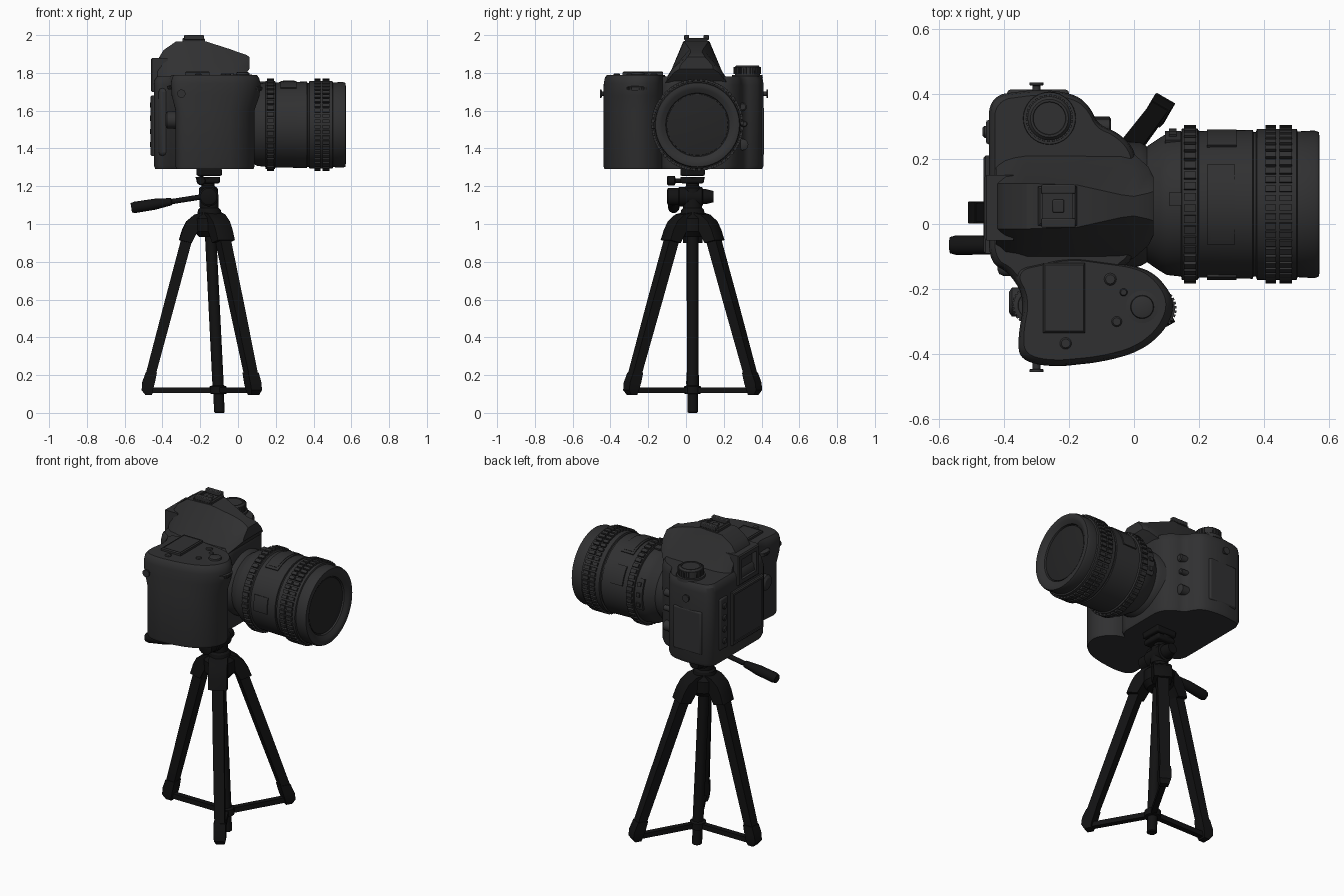
import bpy, bmesh
from math import sin, cos, pi, radians
from mathutils import Matrix, Vector

if "Cube" in bpy.data.objects:
    bpy.data.objects.remove(bpy.data.objects["Cube"])

def material(name, v):
    m = bpy.data.materials.new(name)
    m.diffuse_color = (v, v, v * 1.04, 1)
    m.use_nodes = True
    m.node_tree.nodes["Principled BSDF"].inputs["Base Color"].default_value = m.diffuse_color
    return m

BODY, GLASS, BLACK = material("camera_grey", .03), material("glass_dark", .018), material("tripod_black", .006)
T, R = Matrix.Translation, Matrix.Rotation

def loft(name, pieces, mat=BODY, M=Matrix()):
    """Each piece is a list of rings; rings are bridged and both ends capped."""
    bm = bmesh.new()
    for rings in pieces:
        vs = [[bm.verts.new(M @ Vector(p)) for p in ring] for ring in rings]
        n = len(vs[0])
        for a, b in zip(vs, vs[1:]):
            for i in range(n):
                bm.faces.new((a[i], a[(i + 1) % n], b[(i + 1) % n], b[i]))
        bm.faces.new(vs[0][::-1])
        bm.faces.new(vs[-1])
    bmesh.ops.recalc_face_normals(bm, faces=bm.faces)
    me = bpy.data.meshes.new(name)
    bm.to_mesh(me)
    bm.free()
    me.materials.append(mat)
    ob = bpy.data.objects.new(name, me)
    bpy.context.collection.objects.link(ob)
    return ob

def lathe(name, profile, M, mat=BODY, n=32):
    ring = lambda r, z: [(r * cos(2 * pi * i / n), r * sin(2 * pi * i / n), z) for i in range(n)]
    return loft(name, [[ring(r, z) for r, z in profile]], mat, M)

def sector(r0, r1, z0, z1, a0, a1, steps=1):
    """Curved block around local z."""
    return [[(r * cos(a), r * sin(a), z) for r, z in ((r0, z0), (r1, z0), (r1, z1), (r0, z1))]
            for a in (a0 + (a1 - a0) * i / steps for i in range(steps + 1))]

def ribs(name, r0, r1, z0, z1, n, M, fill=.6):
    s = 2 * pi / n
    return loft(name, [sector(r0, r1, z0, z1, i * s, (i + fill) * s) for i in range(n)], BODY, M)

def rect(w, h, z):
    return [(-w / 2, -h / 2, z), (w / 2, -h / 2, z), (w / 2, h / 2, z), (-w / 2, h / 2, z)]

def frame(name, M, w, h, depth, border, sink, mat=BODY):
    """Raised plate with a sunken centre, facing local z."""
    c = .006
    return loft(name, [[rect(w, h, 0), rect(w, h, depth - c), rect(w - 2 * c, h - 2 * c, depth),
                        rect(w - 2 * border, h - 2 * border, depth),
                        rect(w - 2 * border, h - 2 * border, depth - sink)]], mat, M)

def box(name, lo, hi, bevel=.008, mat=BODY):
    lo, hi = Vector(lo), Vector(hi)
    d, c = hi - lo, (hi + lo) / 2
    ob = loft(name, [[rect(d.x, d.y, -d.z / 2), rect(d.x, d.y, d.z / 2)]], mat, T(c))
    m = ob.modifiers.new("bevel", 'BEVEL')
    m.width, m.segments = bevel, 2
    return ob

def rounded(pts, limit=.03, passes=3):
    pts = [Vector(p) for p in pts]
    for _ in range(passes):
        out = []
        for a, b in zip(pts, pts[1:] + pts[:1]):
            v = b - a
            f = min(.25, limit / v.length)
            out += [a + v * f, b - v * f]
        pts, limit = out, limit * .4
    return pts

def block(name, outline, centre, levels):
    cx, cy = centre
    o = rounded(outline)
    return loft(name, [[[(cx + (p.x - cx) * sx, cy + (p.y - cy) * sy, z) for p in o] for z, sx, sy in levels]])

# ---- camera body and grip
block("camera_body", [(-.445, -.12), (-.445, .395), (-.29, .415), (-.18, .4), (-.135, .36), (-.11, .305),
                      (-.045, .28), (.01, .22), (.01, -.1), (-.06, -.15), (-.06, -.3), (-.3, -.3), (-.38, -.15)],
      (-.2, .1), [(1.29, .97, .97), (1.31, 1, 1), (1.735, 1, 1), (1.765, .98, .985), (1.78, .93, .95)])
block("hand_grip", [(.02, -.13), (.08, -.165), (.128, -.24), (.1, -.325), (.02, -.393), (-.1, -.425),
                    (-.26, -.44), (-.35, -.42), (-.358, -.355), (-.335, -.23), (-.385, -.14), (-.2, -.1)],
      (-.15, -.2), [(1.29, .86, .98), (1.305, .88, 1), (1.6, .88, 1), (1.68, .98, 1), (1.745, 1, .995),
                    (1.775, .97, .97), (1.79, .92, .92)])

# ---- viewfinder hump: stations of x, base half width, mid half width, mid z, top half width, top z, base z
def hump_ring(x, b, m, zm, t, zt, zb):
    y = .055
    return [(x, y - b, zb), (x, y - m, zm), (x, y - t, zt), (x, y + t, zt), (x, y + m, zm), (x, y + b, zb)]
loft("viewfinder_hump", [[hump_ring(*s) for s in (
    (-.425, .13, .11, 1.8, .07, 1.87, 1.74), (-.395, .16, .125, 1.81, .07, 1.92, 1.74),
    (-.33, .18, .135, 1.81, .07, 1.965, 1.74), (-.175, .18, .135, 1.81, .065, 1.968, 1.74),
    (-.04, .175, .13, 1.82, .035, 1.925, 1.74), (.0, .16, .122, 1.825, .03, 1.91, 1.75),
    (.045, .12, .1, 1.835, .04, 1.895, 1.80), (.06, .09, .085, 1.84, .045, 1.885, 1.82))]])
frame("hot_shoe", T((-.235, .055, 1.955)), .12, .12, .03, .014, .012)
for y in (.003, .107):
    box("hot_shoe_rail", (-.285, y - .014, 1.975), (-.18, y + .014, 2.0), .004)
box("hot_shoe_contact", (-.25, .035, 1.96), (-.215, .075, 1.983), .004)

# ---- back
BACK = R(-pi / 2, 4, 'Y')
frame("eyepiece", T((-.37, .05, 1.79)) @ BACK, .18, .2, .09, .03, .03)
frame("rear_screen", T((-.43, .06, 1.52)) @ BACK, .32, .3, .032, .018, .006)
box("rear_button_strip", (-.455, .245, 1.37), (-.43, .32, 1.68))
box("thumb_rest", (-.42, -.16, 1.36), (-.36, -.1, 1.72), .02)
for i in range(4):
    lathe("rear_button", [(.018, 0), (.018, .025), (.013, .03)], T((-.435, .283, 1.42 + .07 * i)) @ BACK, n=16)
lathe("direction_pad", [(.045, 0), (.045, .05), (.03, .06)], T((-.325, -.24, 1.55)) @ BACK, n=24)

# ---- dials, buttons and top display
def dial(name, x, y, z, r, h, n, M=Matrix()):
    P = T((x, y, z)) @ M
    lathe(name, [(r * .9, 0), (r * .92, h * .85), (r * .8, h), (r * .7, h), (r * .68, h * .93)], P)
    ribs(name + "_knurl", r * .85, r, h * .3, h * .85, n, P)
dial("mode_dial", -.26, .325, 1.775, .073, .065, 30)
lathe("mode_dial_base", [(.082, 0), (.08, .02)], T((-.26, .325, 1.77)))
dial("rear_wheel", -.315, -.25, 1.71, .06, .025, 30)
dial("front_wheel", .065, -.26, 1.705, .066, .025, 30)
frame("top_display", T((-.215, -.228, 1.78)), .13, .215, .028, .008, .004)
lathe("shutter_button", [(.052, 0), (.05, .012), (.036, .014), (.034, .024), (.02, .028)], T((.025, -.255, 1.778)))
for x, y, r in ((-.073, -.17, .019), (-.032, -.21, .012), (-.053, -.3, .016), (-.21, -.367, .018)):
    lathe("top_button", [(r, 0), (r, .02), (r * .75, .025)], T((x, y, 1.772)), n=16)

# ---- left side covers, strap lugs, front buttons
box("port_cover", (-.39, .39, 1.36), (-.2, .413, 1.62), .01)
for y, s in ((.405, 1), (-.425, -1)):
    lathe("strap_lug", [(.012, 0), (.012, .02), (.022, .022), (.022, .03)],
          T((-.3, y, 1.69)) @ R(-s * pi / 2, 4, 'X'), n=16)
FRONT = R(pi / 2, 4, 'Y')
for y, z, r in ((.3, 1.62, .022), (.3, 1.42, .03), (.31, 1.53, .016)):
    lathe("front_button", [(r, -.06), (r, .035), (r * .7, .04)], T((-.11, y, z)) @ FRONT, n=20)

# ---- lens (local z runs along x; angle 180 degrees is the top)
LENS = T((0, .0605, 1.525)) @ FRONT
lathe("lens_barrel", [(.2, -.1), (.19, .02), (.178, .04), (.205, .08), (.217, .1), (.222, .145), (.233, .147),
                      (.233, .195), (.225, .2), (.229, .365), (.222, .367), (.222, .375), (.232, .378),
                      (.232, .5), (.224, .503), (.227, .555), (.222, .568), (.205, .571), (.19, .566),
                      (.168, .552), (.165, .54)], LENS, n=64)
lathe("lens_glass", [(.163, .53), (.161, .546), (.11, .552), (.05, .555), (.01, .556)], LENS, GLASS, 48)
for z0, z1, n in ((.153, .19, 44), (.405, .437, 52), (.447, .485, 52)):
    ribs("grip_ring_ribs", .225, .244, z0, z1, n, LENS, .65)

def panel(name, r, z0, z1, mid, half):
    a, h = radians(mid), radians(half)
    loft(name, [sector(r - .03, r, z0, z1, a - h, a + h, 12)], BODY, LENS)
panel("distance_window", .232, .225, .31, 180, 32)
panel("distance_window_glass", .234, .237, .298, 180, 28)
panel("side_panel", .234, .225, .315, 115, 14)
panel("lower_panel", .233, .225, .315, 265, 12)
panel("switch_panel", .226, .095, .145, 95, 24)
for a in (80, 95, 110):
    panel("lens_switch", .234, .108, .13, a, 3)
panel("index_mark", .23, .108, .148, 176, 5)

# ---- tripod: everything leans slightly along x
LEAN = T((-.098, .035, 0)) @ Matrix(((1, 0, -.05, 0), (0, 1, 0, 0), (0, 0, 1, 0), (0, 0, 0, 1)))
lathe("centre_column", [(.022, 0), (.028, .005), (.028, .1), (.045, .102), (.045, .14), (.03, .145),
                        (.03, .97)], LEAN, BLACK, 20)
lathe("tripod_hub", [(.06, .93), (.085, .96), (.085, 1.03), (.065, 1.05), (.06, 1.075), (.05, 1.085),
                     (.05, 1.19), (.035, 1.2), (.035, 1.225), (.06, 1.23), (.065, 1.25)], LEAN, BLACK)

def stack(rows):
    """Rows of r, z, half depth, half width."""
    return [[(r - d, -w, z), (r + d, -w, z), (r + d, w, z), (r - d, w, z)] for r, z, d, w in rows]
for ang in (60, 180, 300):
    L = LEAN @ R(radians(ang), 4, 'Z')
    loft("leg", [stack([(.108, .98, .03, .032), (.235, .58, .029, .031), (.355, .2, .027, .028)])], BLACK, L)
    loft("foot", [stack([(.35, .215, .03, .032), (.368, .16, .034, .034), (.376, .12, .03, .032),
                         (.37, .095, .018, .024)])], BLACK, L)
    loft("leg_brace", [stack([(.19, .105, .17, .016), (.19, .135, .17, .016)])], BLACK, L)
    prof = [(.02, 1.065), (.08, 1.05), (.125, 1.015), (.15, .97), (.17, .915), (.105, .9), (.07, .96), (.02, .96)]
    loft("shoulder", [[[(r if abs(w) < .05 else r * .97, w, z) for r, z in prof]
                       for w in (-.052, -.044, .044, .052)]], BLACK, L)

# ---- pan head, plate and handle
SIDE = R(-pi / 2, 4, 'X')
lathe("tilt_barrel", [(.035, -.1), (.045, -.095), (.045, -.04), (.052, -.035), (.052, .085), (.04, .09),
                      (.04, .105), (.03, .145)], T((-.155, 0, 1.145)) @ SIDE, BLACK, 24)
box("plate_base", (-.215, -.03, 1.215), (-.095, .095, 1.25), .01, BLACK)
box("quick_plate", (-.22, -.03, 1.255), (-.085, .1, 1.295), .008, BLACK)
lathe("plate_knob", [(.02, -.1), (.025, -.095), (.025, -.06), (.012, -.055), (.012, 0)],
      T((-.195, 0, 1.23)) @ SIDE, BLACK, 16)
d = Vector((-.42, 0, -.066))
lathe("pan_handle", [(.014, 0), (.014, .2), (.02, .205), (.023, .24), (.029, .29), (.03, .4), (.025, .418)],
      T((-.152, -.065, 1.15)) @ d.to_track_quat('Z', 'Y').to_matrix().to_4x4(), BLACK, 20)

# ---- smooth shading with crisp edges
for ob in bpy.context.scene.objects:
    ob.select_set(True)
    bpy.context.view_layer.objects.active = ob
bpy.ops.object.shade_smooth_by_angle(angle=radians(32))
